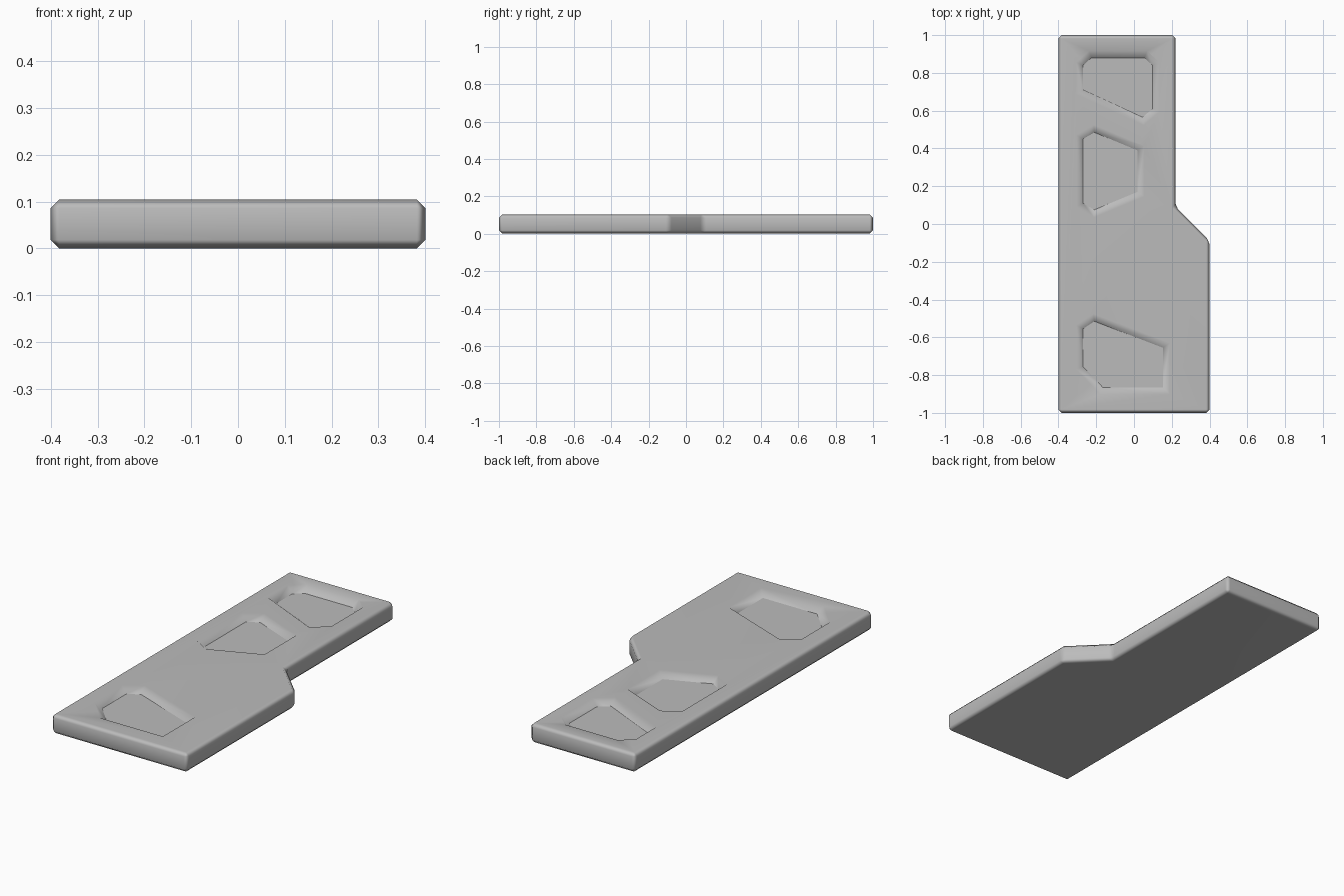
import bpy, bmesh, math
from mathutils import Vector

cube = bpy.data.objects.get("Cube")
if cube:
    bpy.data.objects.remove(cube, do_unlink=True)

THICK, BEVEL = 0.104, 0.018
DEPTH, SLOPE = 0.03, 0.036

grey = bpy.data.materials.new("plain grey")
grey.use_nodes = True
colour = (0.5, 0.5, 0.5, 1)
grey.diffuse_color = colour
grey.node_tree.nodes["Principled BSDF"].inputs["Base Color"].default_value = colour


def loft(name, low, high, z0, z1):
    """Solid between two counter-clockwise outlines."""
    bm = bmesh.new()
    a = [bm.verts.new((x, y, z0)) for x, y in low]
    b = [bm.verts.new((x, y, z1)) for x, y in high]
    bm.faces.new(a[::-1])
    bm.faces.new(b)
    for i in range(len(a)):
        j = (i + 1) % len(a)
        bm.faces.new((a[i], a[j], b[j], b[i]))
    mesh = bpy.data.meshes.new(name)
    bm.to_mesh(mesh)
    bm.free()
    mesh.materials.append(grey)
    obj = bpy.data.objects.new(name, mesh)
    bpy.context.collection.objects.link(obj)
    return obj


def grow(points, d):
    """Offset a counter-clockwise outline outwards by d."""
    pts = [Vector(p) for p in points]
    out = []
    for i, p in enumerate(pts):
        e1 = (p - pts[i - 1]).normalized()
        e2 = (pts[(i + 1) % len(pts)] - p).normalized()
        n1, n2 = Vector((e1.y, -e1.x)), Vector((e2.y, -e2.x))
        out.append(p + (n1 + n2) * d / (1 + n1.dot(n2)))
    return out


def apply_all(obj):
    bpy.ops.object.select_all(action='DESELECT')
    obj.select_set(True)
    bpy.context.view_layer.objects.active = obj
    for m in list(obj.modifiers):
        bpy.ops.object.modifier_apply(modifier=m.name)


# Stepped slab with chamfered edges
outline = [(-0.4, -1), (0.4, -1), (0.4, -0.09), (0.22, 0.09), (0.22, 1), (-0.4, 1)]
slab = loft("stepped_slab", outline, outline, 0, THICK)
bev = slab.modifiers.new("chamfer", 'BEVEL')
bev.width, bev.segments = BEVEL, 1
bev.limit_method = 'ANGLE'
bev.angle_limit = math.radians(30)
apply_all(slab)

# Sloped recesses, given by their floor outlines
floors = {
    "back_recess": [(-0.27, 0.71), (0.045, 0.565), (0.098, 0.61), (0.098, 0.84),
                    (0.055, 0.88), (-0.225, 0.88), (-0.27, 0.84)],
    "middle_recess": [(-0.27, 0.11), (-0.21, 0.075), (0.018, 0.17), (0.018, 0.39),
                      (-0.21, 0.485), (-0.27, 0.45)],
    "front_recess": [(-0.27, -0.755), (-0.165, -0.865), (0.153, -0.865),
                     (0.153, -0.655), (-0.21, -0.515), (-0.27, -0.555)],
}
for name, floor in floors.items():
    cutter = loft(name, floor, grow(floor, SLOPE * 2), THICK - DEPTH, THICK + DEPTH)
    cutter.hide_render = True
    cut = slab.modifiers.new(name, 'BOOLEAN')
    cut.operation, cut.solver, cut.object = 'DIFFERENCE', 'EXACT', cutter
    apply_all(slab)
    bpy.data.objects.remove(cutter, do_unlink=True)

# Soft chamfers, crisp recess floors
bpy.ops.object.shade_smooth_by_angle(angle=math.radians(60))
mesh = slab.data
bm = bmesh.new()
bm.from_mesh(mesh)
for f in bm.faces:
    if f.normal.z > 0.99 and abs(f.calc_center_median().z - (THICK - DEPTH)) < 0.002:
        for e in f.edges:
            e.smooth = False
bm.to_mesh(mesh)
bm.free()
weighted = slab.modifiers.new("flat_face_normals", 'WEIGHTED_NORMAL')
weighted.keep_sharp = True
